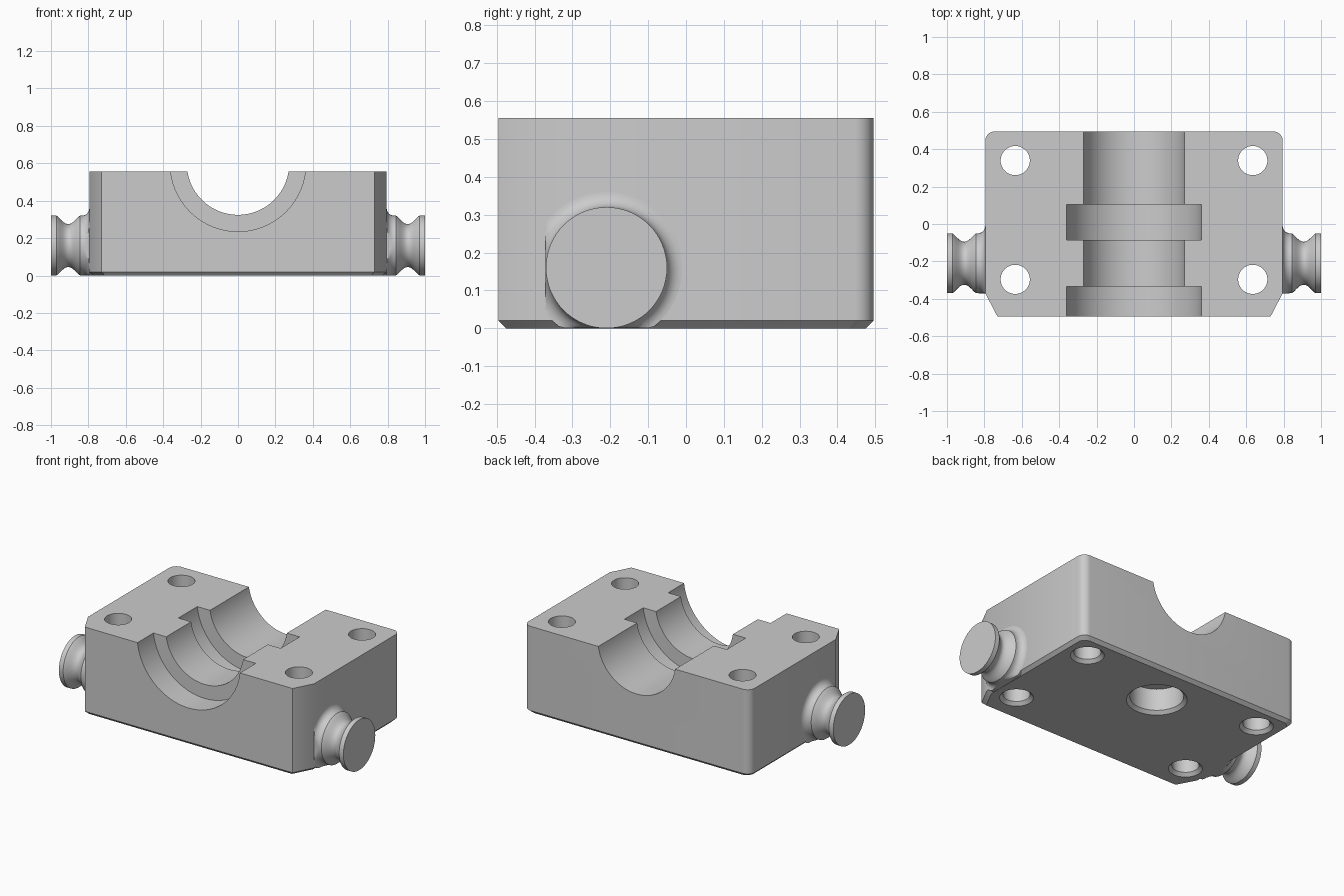
import bpy, bmesh
from math import pi, sin, cos
from mathutils import Matrix, Vector

old = bpy.data.objects.get("Cube")
if old:
    bpy.data.objects.remove(old, do_unlink=True)

grey = bpy.data.materials.new("plain_grey")
grey.use_nodes = True
colour = (0.6, 0.6, 0.6, 1)
grey.diffuse_color = colour
grey.node_tree.nodes["Principled BSDF"].inputs["Base Color"].default_value = colour


def finish(bm, name):
    bmesh.ops.recalc_face_normals(bm, faces=bm.faces)
    mesh = bpy.data.meshes.new(name)
    bm.to_mesh(mesh)
    bm.free()
    mesh.materials.append(grey)
    obj = bpy.data.objects.new(name, mesh)
    bpy.context.collection.objects.link(obj)
    return obj


def lathe(name, profile, matrix, sides=64):
    """Closed solid of (radius, height) rings turned about local z, then placed."""
    bm = bmesh.new()
    rings = [[bm.verts.new(matrix @ Vector((r * cos(2 * pi * i / sides), r * sin(2 * pi * i / sides), h)))
              for i in range(sides)] for r, h in profile]
    for a, b in zip(rings, rings[1:]):
        for i in range(sides):
            j = (i + 1) % sides
            bm.faces.new((a[i], a[j], b[j], b[i]))
    bm.faces.new(rings[0])
    bm.faces.new(rings[-1])
    return finish(bm, name)


def smooth(obj):
    bpy.ops.object.select_all(action='DESELECT')
    obj.select_set(True)
    bpy.context.view_layer.objects.active = obj
    bpy.ops.object.shade_smooth_by_angle(angle=pi / 6)


W, D, H, C = 0.795, 0.495, 0.555, 0.02

# Block: chamfered front corners, rounded back corners, chamfered bottom edge
half = [(0.73, -D), (W, -0.37)]
half += [(W - 0.05 + 0.05 * cos(a), D - 0.05 + 0.05 * sin(a)) for a in [pi / 2 * k / 8 for k in range(9)]]
outline = half + [(-x, y) for x, y in reversed(half)]
bm = bmesh.new()
base = bm.faces.new([bm.verts.new((x, y, C)) for x, y in outline])
side = bmesh.ops.extrude_face_region(bm, geom=[base])
top = [v for v in side["geom"] if isinstance(v, bmesh.types.BMVert)]
bmesh.ops.translate(bm, verts=top, vec=(0, 0, H - C))
bottom = min(bm.faces, key=lambda f: f.calc_center_median().z) if not base.is_valid else base
bmesh.ops.recalc_face_normals(bm, faces=bm.faces)
low = bmesh.ops.extrude_face_region(bm, geom=[bottom])
for v in [g for g in low["geom"] if isinstance(g, bmesh.types.BMVert)]:
    v.co = Vector((v.co.x * (1 - C / W), v.co.y * (1 - C / D), 0))
# Drop any leftover internal cap between chamfer and walls
inner = [f for f in bm.faces if all(abs(v.co.z - C) < 1e-5 for v in f.verts)]
bmesh.ops.delete(bm, geom=inner, context='FACES_ONLY')
block = finish(bm, "bearing_block")

# Stepped bearing bore along y, bolt holes and blind locating hole
R, G = 0.2735, 0.3625
bore = [(G, -0.6), (G, -0.335), (R, -0.335), (R, -0.085), (G, -0.085), (G, 0.105), (R, 0.105), (R, 0.6)]
along_y = Matrix.Translation((0, 0, 0.598)) @ Matrix.Rotation(-pi / 2, 4, 'X')
cutters = [lathe("bore_cutter", bore, along_y, 128)]


def hole(name, x, y, r, depth):
    cutters.append(lathe(name, [(r + 1.5 * C, -C / 2), (r, C), (r, depth)], Matrix.Translation((x, y, 0))))


for x in (-0.635, 0.635):
    for y in (-0.296, 0.339):
        hole("bolt_hole_cutter", x, y, 0.078, 0.7)
hole("locating_hole_cutter", 0, 0.204, 0.155, 0.16)

for cutter in cutters:
    mod = block.modifiers.new(cutter.name, 'BOOLEAN')
    mod.operation = 'DIFFERENCE'
    mod.solver = 'EXACT'
    mod.object = cutter
bpy.context.view_layer.update()
cut_mesh = bpy.data.meshes.new_from_object(block.evaluated_get(bpy.context.evaluated_depsgraph_get()))
block.modifiers.clear()
block.data = cut_mesh
cut_mesh.materials.clear()
cut_mesh.materials.append(grey)
for cutter in cutters:
    bpy.data.objects.remove(cutter, do_unlink=True)
smooth(block)

# Side trunnion knobs: root fillet, grooved neck and flat end disc
fillet = [(0.2 - 0.04 * sin(a), 0.835 - 0.04 * cos(a)) for a in [pi / 2 * k / 8 for k in range(9)]]
neck = [(0.16 - 0.045 * sin(pi * k / 16) ** 1.2, 0.845 + 0.125 * k / 16) for k in range(17)]
profile = [(0.2, 0.77)] + fillet + neck + [(0.16, 1.0)]
for name, s in (("left_knob", 1), ("right_knob", -1)):
    place = Matrix.Translation((0, -0.21, 0.16)) @ Matrix.Rotation(s * pi / 2, 4, 'Y')
    knob = lathe(name, profile, place)
    # Trim the fillet at the block's bottom and front chamfer
    for v in knob.data.vertices:
        v.co.z = max(v.co.z, 0.001)
        v.co.y = max(v.co.y, -0.371)
    smooth(knob)
